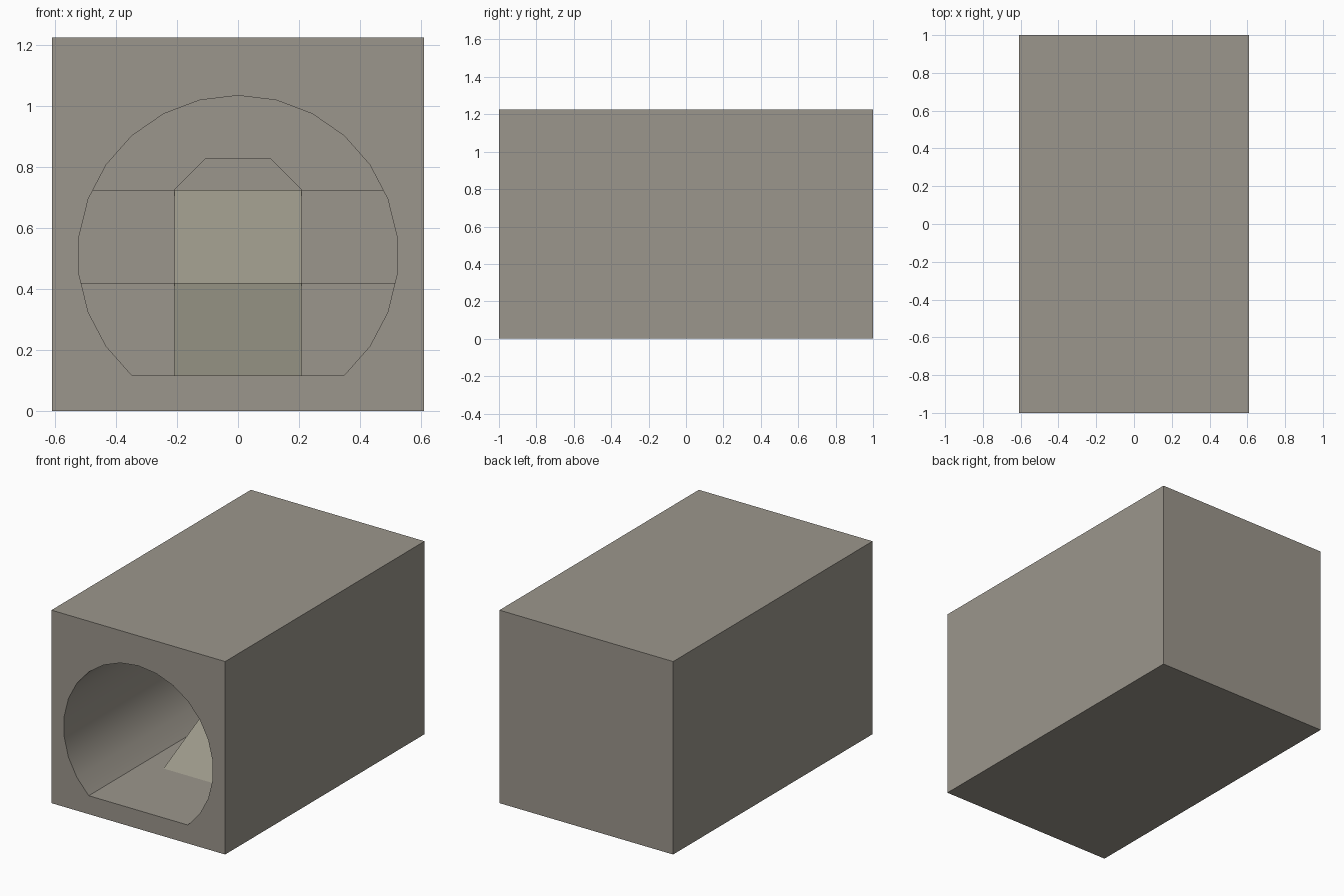
import bpy, bmesh, math

if "Cube" in bpy.data.objects:
    bpy.data.objects.remove(bpy.data.objects["Cube"])

W, H, FRONT, BACK = 0.61, 1.225, -1.0, 1.0
SIDES, R, CZ = 26, 0.525, 0.51
END = 0.995                      # inner end wall of the tunnel
LOW, MID, TOP = 0.117, 0.42, 0.725


def material(name, rgb):
    m = bpy.data.materials.new(name)
    m.diffuse_color = (*rgb, 1)
    m.use_nodes = True
    m.node_tree.nodes["Principled BSDF"].inputs["Base Color"].default_value = m.diffuse_color
    return m


stone = material("grey stone", (0.33, 0.305, 0.262))
ramp_stone = material("pale ramp stone", (0.33, 0.314, 0.25))


def finish(bm, name, mat):
    bmesh.ops.recalc_face_normals(bm, faces=bm.faces)
    me = bpy.data.meshes.new(name)
    bm.to_mesh(me)
    bm.free()
    ob = bpy.data.objects.new(name, me)
    bpy.context.collection.objects.link(ob)
    me.materials.append(mat)
    return ob


def prism(name, mat, pts, depth):
    """Extrude a closed 3D outline along a vector."""
    bm = bmesh.new()
    f = bm.faces.new([bm.verts.new(p) for p in pts])
    ext = bmesh.ops.extrude_face_region(bm, geom=[f], use_keep_orig=True)
    vs = [g for g in ext["geom"] if isinstance(g, bmesh.types.BMVert)]
    bmesh.ops.translate(bm, verts=vs, vec=depth)
    return finish(bm, name, mat)


# Tunnel cross-section: a 26-sided circle with its bottom cut off flat
def arc_point(i):
    a = 2 * math.pi * i / SIDES
    return R * math.sin(a), CZ + R * math.cos(a)


tunnel = [arc_point(i) for i in range(-10, 11)]

# Outer block with the tunnel bored into its front
bm = bmesh.new()
rect = [(-W, 0), (W, 0), (W, H), (-W, H)]
ring = lambda pts, y: [bm.verts.new((x, y, z)) for x, z in pts]
of, ob_, tf, tb = ring(rect, FRONT), ring(rect, BACK), ring(tunnel, FRONT), ring(tunnel, END)
for a, b in ((of, ob_), (tf, tb)):
    for i in range(len(a)):
        j = (i + 1) % len(a)
        bm.faces.new((a[i], a[j], b[j], b[i]))
bm.faces.new(ob_)
bm.faces.new(tb)
rim = [bm.edges.get((l[i], l[(i + 1) % len(l)])) for l in (of, tf) for i in range(len(l))]
bmesh.ops.triangle_fill(bm, edges=rim, use_beauty=True, use_dissolve=False)
block = finish(bm, "tunnel_block", stone)
# outer shell and bore meet at the front rim, so normals are consistent
bpy.context.view_layer.objects.active = block
block.select_set(True)
bpy.ops.object.shade_smooth_by_angle(angle=math.radians(25))
block.select_set(False)


# Raised floors filling the tunnel up to a given height
def filled_to(h):
    right = []
    for i in range(10, 0, -1):
        x, z = arc_point(i)
        if z >= h:
            x0, z0 = right[-1]
            t = (h - z0) / (z - z0)
            right.append((x0 + t * (x - x0), h))
            break
        right.append((x, z))
    return right + [(-x, z) for x, z in reversed(right)]


STEP1, STEP2 = 0.16, 0.61
for name, h, y0 in (("lower_terrace", MID, STEP1), ("upper_terrace", TOP, STEP2)):
    prism(name, stone, [(x, y0, z) for x, z in filled_to(h)], (0, END - y0, 0))

# Ramps leading up to each terrace
for name, z0, z1, y0, y1 in (("lower_ramp", LOW, MID, STEP1 - 0.61, STEP1),
                             ("upper_ramp", MID, TOP, STEP2 - 0.305, STEP2)):
    prism(name, ramp_stone, [(-0.208, y0, z0), (-0.208, y1, z1), (-0.208, y1, z0)], (0.416, 0, 0))

# Low chamfered hatch at the head of the upper ramp
prism("end_hatch", stone, [(x, 0.96, z) for x, z in
      ((-0.21, TOP), (0.21, TOP), (0.108, 0.828), (-0.108, 0.828))], (0, END - 0.96, 0))
